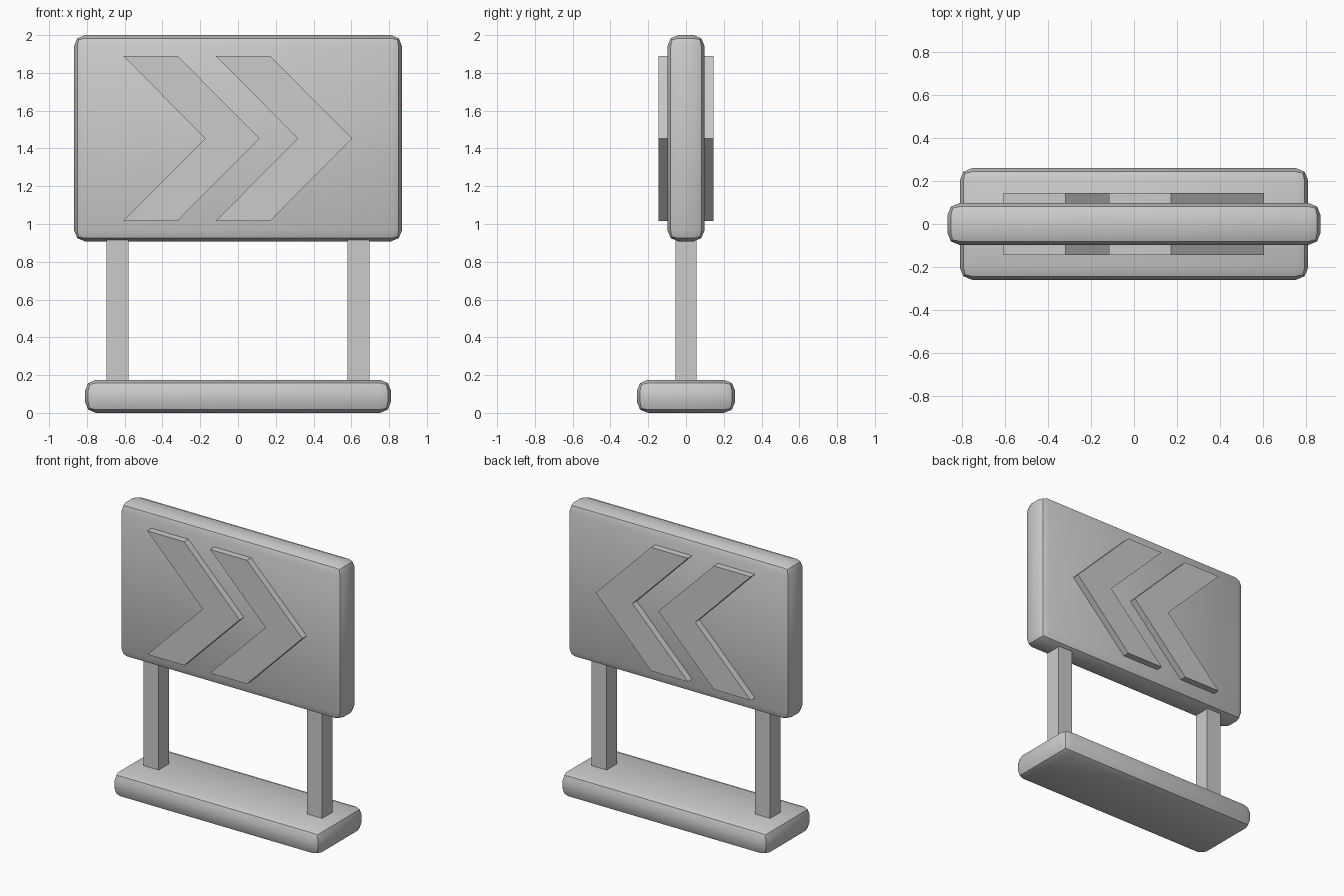
import bpy, bmesh
from math import radians

if "Cube" in bpy.data.objects:
    bpy.data.objects.remove(bpy.data.objects["Cube"], do_unlink=True)

# One shared grey
grey = bpy.data.materials.new("plain_grey")
grey.use_nodes = True
COLOR = (0.6, 0.6, 0.6, 1)
grey.diffuse_color = COLOR
grey.node_tree.nodes["Principled BSDF"].inputs["Base Color"].default_value = COLOR


def finish(name, bm):
    bmesh.ops.recalc_face_normals(bm, faces=bm.faces)
    mesh = bpy.data.meshes.new(name)
    bm.to_mesh(mesh)
    bm.free()
    mesh.materials.append(grey)
    obj = bpy.data.objects.new(name, mesh)
    bpy.context.collection.objects.link(obj)
    return obj


def box(name, center, size, bevel=0):
    bm = bmesh.new()
    bmesh.ops.create_cube(bm, size=1)
    bmesh.ops.scale(bm, vec=size, verts=bm.verts)
    bmesh.ops.translate(bm, vec=center, verts=bm.verts)
    if bevel:
        bmesh.ops.bevel(bm, geom=bm.edges[:], offset=bevel, segments=2,
                        profile=0.5, affect='EDGES')
    obj = finish(name, bm)
    if bevel:
        bpy.ops.object.select_all(action='DESELECT')
        obj.select_set(True)
        bpy.context.view_layer.objects.active = obj
        bpy.ops.object.shade_smooth_by_angle(angle=radians(30))
    return obj


def chevron(name, x, half_depth=0.145):
    # Arrow outline extruded right through the panel
    width, reach, mid, half = 0.288, 0.433, 1.453, 0.436
    outline = [(x, mid + half), (x + width, mid + half), (x + width + reach, mid),
               (x + width, mid - half), (x, mid - half), (x + reach, mid)]
    bm = bmesh.new()
    face = bm.faces.new([bm.verts.new((px, -half_depth, pz)) for px, pz in outline])
    new = bmesh.ops.extrude_face_region(bm, geom=[face])["geom"]
    bmesh.ops.translate(bm, vec=(0, 2 * half_depth, 0),
                        verts=[v for v in new if isinstance(v, bmesh.types.BMVert)])
    return finish(name, bm)


# Rounded base and sign panel
box("base", (0, 0, 0.0875), (1.62, 0.52, 0.175), 0.058)
box("sign_panel", (0, 0, 1.454), (1.736, 0.196, 1.092), 0.058)

# Posts
for side, sign in (("left", 1), ("right", -1)):
    box(side + "_post", (sign * 0.638, 0, 0.55), (0.117, 0.112, 0.9))

# Raised arrows on both faces
chevron("right_arrow", -0.607)
chevron("left_arrow", -0.117)
